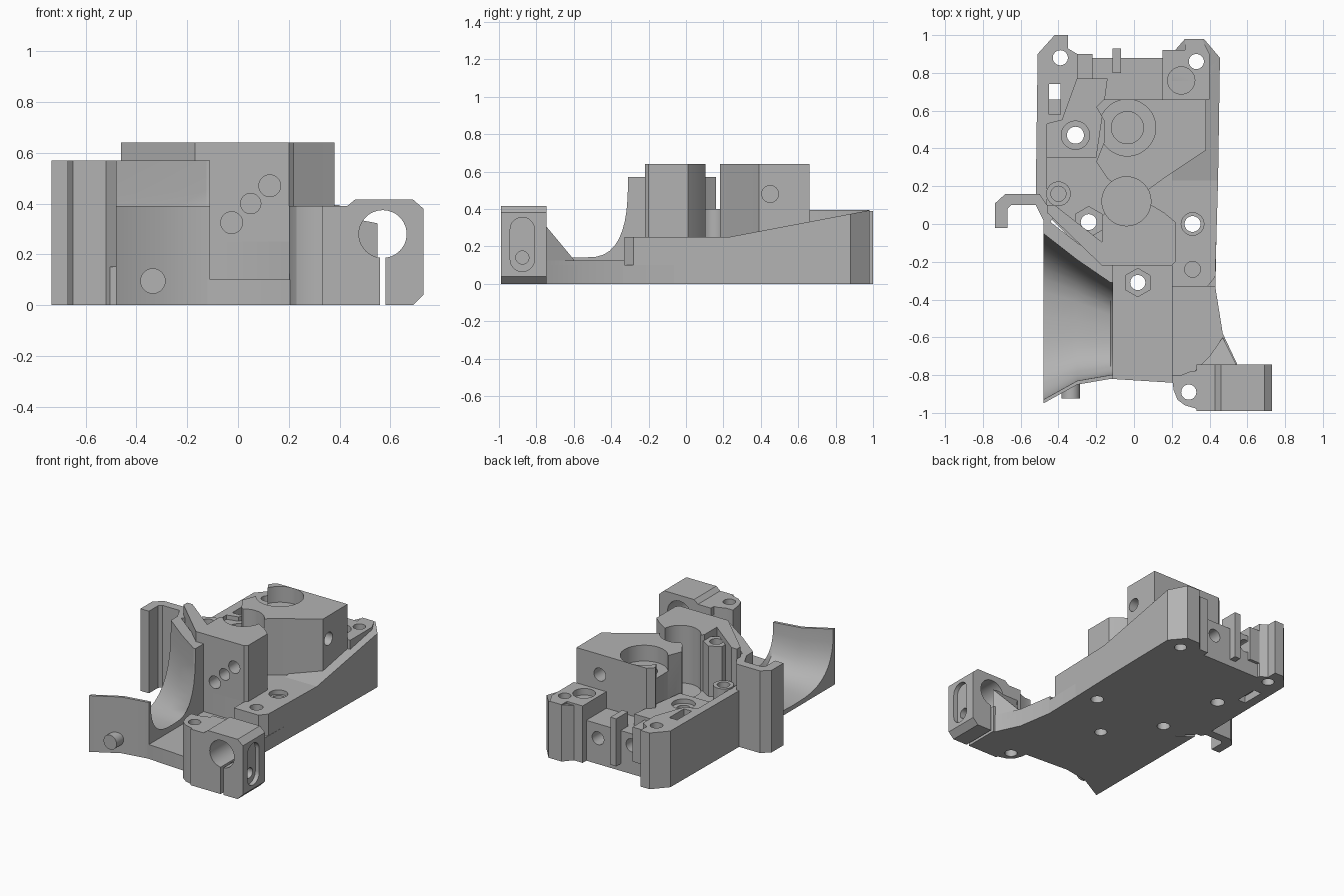
import bpy, bmesh, math
from mathutils import Matrix, Vector

if "Cube" in bpy.data.objects:
    bpy.data.objects.remove(bpy.data.objects["Cube"], do_unlink=True)

grey = bpy.data.materials.new("matte grey")
grey.use_nodes = True
grey.diffuse_color = (0.45, 0.45, 0.45, 1)
grey.node_tree.nodes["Principled BSDF"].inputs["Base Color"].default_value = (0.45, 0.45, 0.45, 1)
parts = {}


def finish(name, bm, keep=True):
    bmesh.ops.recalc_face_normals(bm, faces=bm.faces)
    mesh = bpy.data.meshes.new(name)
    bm.to_mesh(mesh)
    bm.free()
    mesh.materials.append(grey)
    ob = bpy.data.objects.new(name, mesh)
    bpy.context.collection.objects.link(ob)
    if keep:
        parts[name] = ob
    return ob


def prism(name, pts, z0, z1, keep=True):
    """Upright solid from a plan outline; z1 may be a function of y."""
    top = z1 if callable(z1) else (lambda y: z1)
    bm = bmesh.new()
    low = [bm.verts.new((x, y, z0)) for x, y in pts]
    high = [bm.verts.new((x, y, top(y))) for x, y in pts]
    bm.faces.new(low)
    bm.faces.new(high)
    for i in range(len(pts)):
        j = (i + 1) % len(pts)
        bm.faces.new((low[i], low[j], high[j], high[i]))
    return finish(name, bm, keep)


def box(name, x0, x1, y0, y1, z0, z1, keep=True):
    return prism(name, [(x0, y0), (x1, y0), (x1, y1), (x0, y1)], z0, z1, keep)


def rod(name, center, r, length, axis="z", sides=32, r2=None, keep=True):
    """Cylinder or cone centred on a point along an axis."""
    turn = {"z": Matrix(), "x": Matrix.Rotation(math.pi / 2, 4, "Y"),
            "y": Matrix.Rotation(math.pi / 2, 4, "X")}[axis]
    bm = bmesh.new()
    bmesh.ops.create_cone(bm, cap_ends=True, segments=sides, radius1=r,
                          radius2=r if r2 is None else r2, depth=length,
                          matrix=Matrix.Translation(center) @ turn)
    return finish(name, bm, keep)


def cut(cutter, *names):
    cutter.hide_render = True
    for n in names:
        ob = parts[n]
        mod = ob.modifiers.new("cut", "BOOLEAN")
        mod.operation, mod.solver, mod.object = "DIFFERENCE", "EXACT", cutter
        bpy.context.view_layer.objects.active = ob
        bpy.ops.object.modifier_apply(modifier=mod.name)
    bpy.data.objects.remove(cutter, do_unlink=True)


def hole(center, r, length, *names, axis="z", sides=32, r2=None):
    cut(rod("cutter", center, r, length, axis, sides, r2, keep=False), *names)


# Base plate and raised deck
prism("base_plate", [(-.12, -.82), (.2, -.84), (.55, -.75), (.47, -.58), (.43, -.4), (.45, .66),
                     (.3, .88), (-.3, .88), (-.51, .66), (-.51, .17), (-.46, .05), (-.12, -.3)], 0, .1)
prism("deck", [(-.11, -.22), (.2, -.22), (.25, -.2), (.25, .66), (-.46, .66), (-.46, .06)], .05, .25)
prism("front_gusset", [(.2, -.82), (.55, -.75), (.47, -.58), (.43, -.33), (.2, -.33)], 0, .125)

# Right rail: level front, rising rear
slope = lambda y: .25 + .19 * (y - .23)
prism("rail_front", [(.2, -.33), (.39, -.33), (.43, -.28), (.445, .23), (.2, .23)], 0, .25)
prism("rail_rear", [(.2, .23), (.445, .23), (.455, .88), (.37, .98), (.27, .98), (.2, .9)], 0, slope)
prism("rear_right_post", [(.15, .66), (.4, .66), (.4, .9), (.36, .98), (.27, .98), (.27, .92), (.15, .92)], 0, .395)

# Left rail, mounting pad and side hook
prism("left_rail", [(-.52, .16), (-.46, .05), (-.46, .53), (-.38, .55), (-.3, .77), (-.3, .9), (-.35, .93),
                    (-.35, 1), (-.42, 1), (-.51, .9)], 0, .39)
prism("left_pad", [(-.46, .35), (-.2, .35), (-.16, .62), (-.14, .77), (-.3, .77), (-.38, .55), (-.46, .53)], .1, .36)
prism("side_hook", [(-.735, -.02), (-.67, -.02), (-.67, .08), (-.65, .1), (-.52, .1), (-.46, -.02), (-.42, .05),
                    (-.46, .1), (-.5, .16), (-.68, .16), (-.735, .11)], 0, .57)
cut(box("cutter", -.55, -.4, -.1, .07, -.1, .15, False), "side_hook")

# Tall front and rear blocks around the gear cavity
prism("front_block", [(-.17, -.22), (.2, -.22), (.22, -.2), (.22, .01), (.16, .06), (.06, .12), (-.1, .12),
                      (-.17, .04)], .1, .64)
prism("diagonal_wall", [(-.46, .06), (-.17, -.22), (-.1, -.22), (-.1, -.15), (-.42, .1), (-.46, .1)], .1, .64)
prism("rear_block", [(-.16, .66), (.38, .66), (.38, .39), (.17, .25), (.06, .17), (-.05, .17), (-.14, .24),
                     (-.2, .33), (-.16, .43), (-.16, .55), (-.2, .62)], .1, .64)
rod("hex_post", (-.24, .01, .35), .085, .5, sides=6)
rod("short_post", (-.4, .16, .25), .065, .3)

# Rear shelf with fin and latch details
box("rear_shelf", -.3, .16, .6, .88, 0, .28)
box("rear_fin", -.115, -.07, .8, .93, .05, .38)
box("rear_stop", -.3, -.22, .74, .9, .1, .34)


# Scooped duct, swept between two side sections
def scoop_section(yf, yb, floor):
    pts = [(yf - .02, 0), (yf - .02, .39)]
    mid, half = (yf + yb) / 2, (yb - yf) / 2
    n = 20
    for i in range(n + 1):
        c = math.cos(math.pi * (1 - i / n))
        s = math.sin(math.pi * i / n)
        rim = .39 if c < 0 else .57
        y = mid + half * math.copysign(abs(c) ** .65, c)
        pts.append((y, rim - (rim - floor) * s ** .75))
    return pts + [(yb + .09, .57), (yb + .09, 0)]


bm = bmesh.new()
rings = []
for x, yf, yb, floor in ((-.48, -.93, -.05, .03), (-.3, -.83, -.19, .06), (-.125, -.80, -.31, .1), (-.11, -.80, -.31, .14)):
    rings.append([bm.verts.new((x, y, z)) for y, z in scoop_section(yf, yb, floor)])
for a, b in zip(rings, rings[1:]):
    for i in range(len(a)):
        j = (i + 1) % len(a)
        bm.faces.new((a[i], a[j], b[j], b[i]))
bm.faces.new(rings[0])
bm.faces.new(rings[-1])
finish("duct_scoop", bm)
rod("duct_bump", (-.335, -.87, .095), .05, .11, "y", 24)

# Rod clamp and its rounded screw boss at the front
bm = bmesh.new()
outline = [(.33, 0), (.69, 0), (.73, .04), (.73, .38), (.69, .415), (.46, .415), (.43, .39), (.33, .39)]
front = [bm.verts.new((x, -.99, z)) for x, z in outline]
face = bm.faces.new(front)
moved = bmesh.ops.extrude_face_region(bm, geom=[face])["geom"]
bmesh.ops.translate(bm, vec=Vector((0, .245, 0)), verts=[v for v in moved if isinstance(v, bmesh.types.BMVert)])
finish("rod_clamp", bm)
prism("clamp_boss", [(.2, -.8), (.21, -.88), (.23, -.93), (.27, -.96), (.34, -.98), (.46, -.98), (.46, -.76),
                     (.3, -.78), (.25, -.8)], 0, .39)
prism("clamp_web", [(.3, -.8), (.55, -.76), (.47, -.6), (.4, -.7)], 0, lambda y: .13 - 1.2 * min(0, y + .6))

# Holes and recesses in the clamp
hole((.57, -.87, .28), .094, .6, "rod_clamp", axis="y", sides=48)
cut(box("cutter", .56, .58, -1.1, -.7, -.1, .25, False), "rod_clamp")
cut(box("cutter", .70, .8, -.94, -.81, .13, .29, False), "rod_clamp")
for z in (.13, .29):
    hole((.75, -.875, z), .065, .1, "rod_clamp", axis="x")
hole((.67, -.875, .14), .035, .3, "rod_clamp", axis="x")
hole((.29, -.89, .2), .04, .8, "clamp_boss")

# Gear cavity, motor bore and face holes
hole((-.04, .12, .6), .13, .72, "front_block", "rear_block", "deck", "diagonal_wall", "hex_post")
hole((-.035, .51, .68), .15, .3, "rear_block", sides=48)
hole((-.035, .51, .52), .085, .4, "rear_block", sides=48)
for x, z, r in ((.05, .4, .04), (-.025, .325, .043), (.125, .47, .043)):
    hole((x, -.22, z), r, .2, "front_block", axis="y")
hole((.38, .45, .48), .045, .24, "rear_block", axis="x")
hole((.2, .66, .5), .045, .24, "rear_block", axis="y")

# Vertical screw holes
hole((.02, -.31, .11), .075, .1, "base_plate", sides=6)
for x, y, r, names in ((.02, -.31, .04, ["base_plate"]),
                       (.31, 0, .042, ["base_plate", "deck", "rail_front"]),
                       (.33, .86, .04, ["base_plate", "rail_rear", "rear_right_post"]),
                       (-.39, .88, .04, ["left_rail"]),
                       (-.31, .47, .045, ["base_plate", "deck", "left_pad"]),
                       (-.24, .01, .042, ["base_plate", "deck", "hex_post"])):
    hole((x, y, .3), r, .9, *names)
hole((.31, 0, .25), .06, .06, "rail_front", "deck")
hole((.31, -.24, .25), .042, .2, "rail_front")
hole((-.4, .16, .4), .04, .2, "short_post")
hole((.25, .76, .4), .072, .1, "rear_right_post", "rail_rear")
hole((-.31, .47, .36), .075, .06, "left_pad")
cut(box("cutter", -.45, -.39, .58, .74, -.1, .6, False), "left_rail", "base_plate")
for x, z in ((.06, .18), (-.2, .2)):
    hole((x, .88, z), .045, .2, "rear_shelf", axis="y")

# Smooth the round walls while keeping hard edges
bpy.ops.object.select_all(action="DESELECT")
for ob in parts.values():
    ob.select_set(True)
    bpy.context.view_layer.objects.active = ob
bpy.ops.object.shade_smooth_by_angle(angle=math.radians(30))
